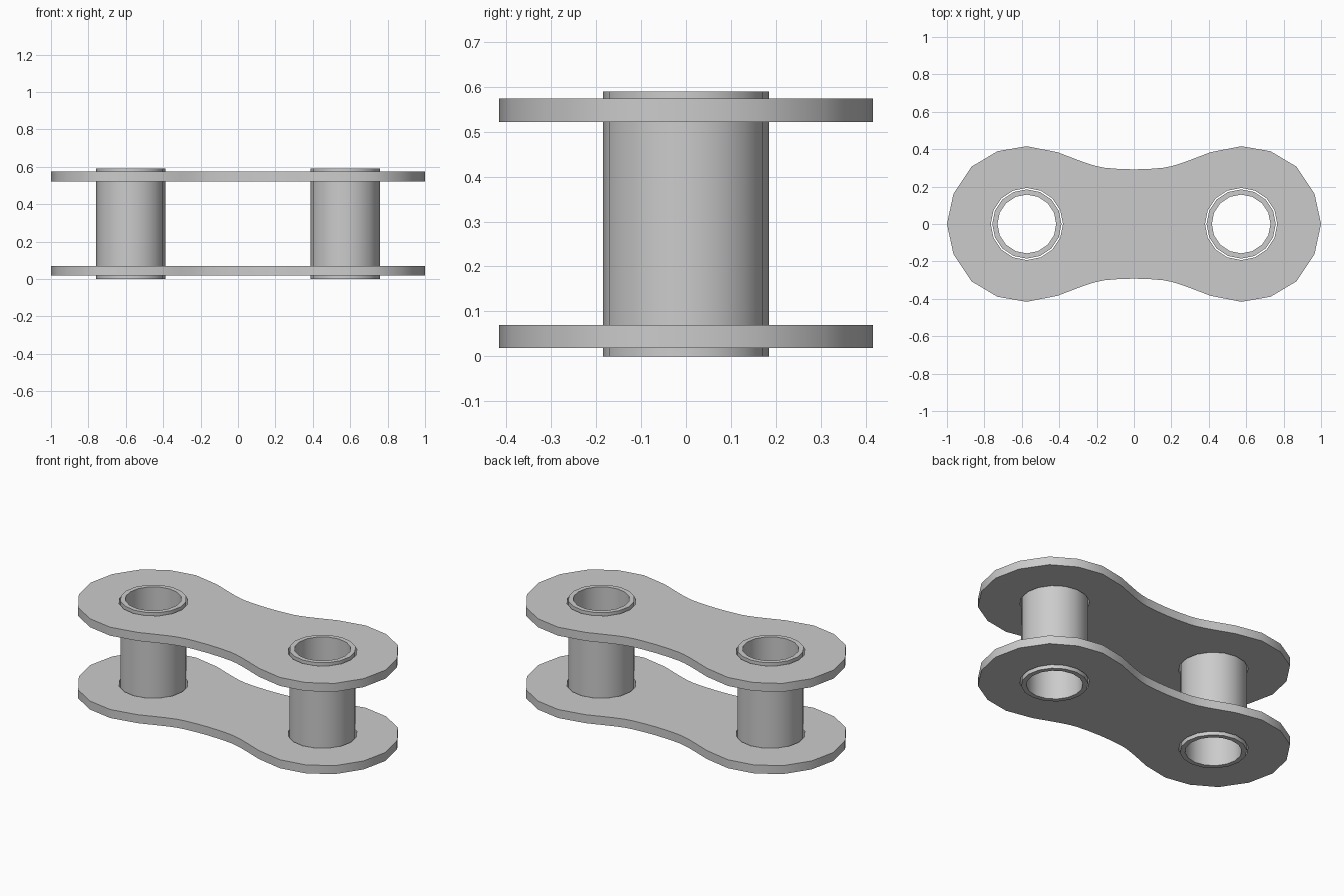
import bpy, bmesh
from math import cos, sin, pi, radians

if "Cube" in bpy.data.objects:
    bpy.data.objects.remove(bpy.data.objects["Cube"])

PIN_X = 0.573      # distance of each pin from the middle
SIDES = 16


def ring(cx, r, n=SIDES):
    return [(cx + r * cos(2 * pi * i / n), r * sin(2 * pi * i / n)) for i in range(n)]


def smooth(obj):
    bpy.ops.object.select_all(action='DESELECT')
    obj.select_set(True)
    bpy.context.view_layer.objects.active = obj
    bpy.ops.object.shade_smooth_by_angle(angle=radians(35))


def prism(name, loops, z0, z1):
    """Extrude an outline with holes from z0 to z1."""
    bm = bmesh.new()
    edges = []
    for loop in loops:
        vs = [bm.verts.new((x, y, z0)) for x, y in loop]
        edges += [bm.edges.new((vs[i - 1], vs[i])) for i in range(len(vs))]
    bmesh.ops.triangle_fill(bm, use_beauty=True, use_dissolve=False, edges=edges)
    ext = bmesh.ops.extrude_face_region(bm, geom=bm.faces[:], use_keep_orig=True)
    top = [g for g in ext['geom'] if isinstance(g, bmesh.types.BMVert)]
    bmesh.ops.translate(bm, verts=top, vec=(0, 0, z1 - z0))
    bmesh.ops.recalc_face_normals(bm, faces=bm.faces[:])
    me = bpy.data.meshes.new(name)
    bm.to_mesh(me)
    bm.free()
    obj = bpy.data.objects.new(name, me)
    bpy.context.collection.objects.link(obj)
    smooth(obj)


# Figure-eight outline: one quarter, mirrored to the other three
quarter = [(1.0, 0), (0.965, 0.162), (0.868, 0.307), (0.73, 0.389), (0.575, 0.416),
           (0.41, 0.384), (0.305, 0.344), (0.25, 0.324), (0.2, 0.309),
           (0.16, 0.301), (0.09, 0.295), (0, 0.292)]
half = quarter + [(-x, y) for x, y in quarter[-2::-1]]
outline = half + [(x, -y) for x, y in half[-2:0:-1]]

# Side plates, holes slightly wider than the bushings
holes = [ring(s * PIN_X, 0.193) for s in (-1, 1)]
prism("lower_plate", [outline] + holes, 0.018, 0.07)
prism("upper_plate", [outline] + holes, 0.522, 0.574)

# Hollow bushings
for name, s in (("left_bushing", -1), ("right_bushing", 1)):
    prism(name, [ring(s * PIN_X, 0.185), ring(s * PIN_X, 0.157)], 0, 0.59)
